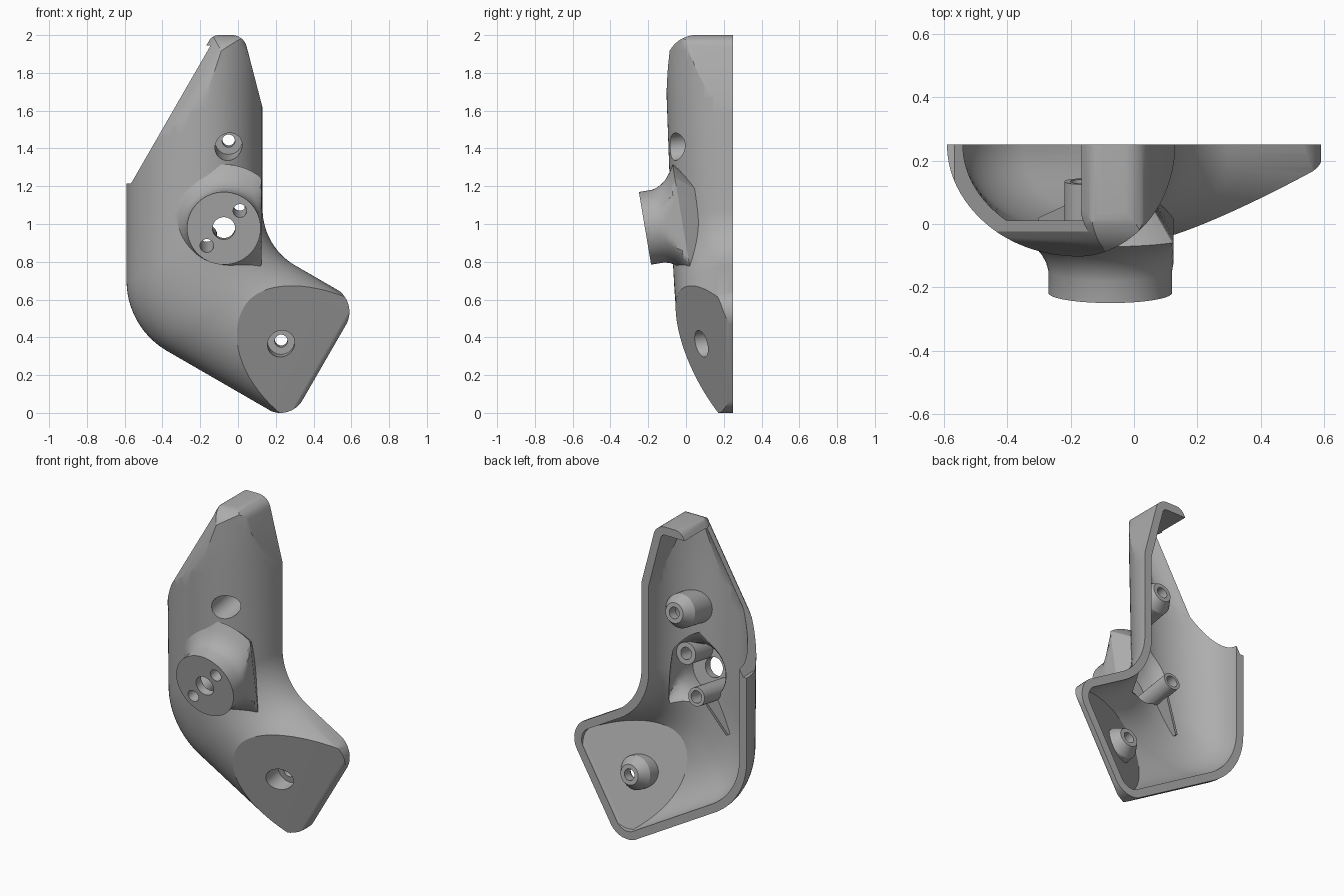
import bpy, bmesh, math
from mathutils import Vector

cube = bpy.data.objects.get("Cube")
if cube:
    bpy.data.objects.remove(cube)

WALL = 0.05
BACK = 0.25
TILT = Vector((0, 0.986, 0.166))      # inward axis of the boss and screw posts
BOSS = Vector((-0.075, -0.217, 0.977))


def leg(s, n):
    """Front-plane point from distances along and across the lower leg."""
    return Vector((0.866 * s + 0.5 * n, -0.5 * s + 0.866 * n))


def loft(name, rings):
    """Closed solid through equal-length rings of points."""
    bm = bmesh.new()
    loops = [[bm.verts.new(p) for p in ring] for ring in rings]
    count = len(loops[0])
    for a, b in zip(loops, loops[1:]):
        for i in range(count):
            j = (i + 1) % count
            bm.faces.new((a[i], a[j], b[j], b[i]))
    bm.faces.new(loops[0][::-1])
    bm.faces.new(loops[-1])
    bmesh.ops.recalc_face_normals(bm, faces=bm.faces)
    mesh = bpy.data.meshes.new(name)
    bm.to_mesh(mesh)
    bm.free()
    obj = bpy.data.objects.new(name, mesh)
    bpy.context.collection.objects.link(obj)
    return obj


def rounded(corners, steps=10):
    """Polygon from (point, radius) corners."""
    out = []
    for i, (p, r) in enumerate(corners):
        p = Vector(p)
        if not r:
            out.append(p)
            continue
        a = (Vector(corners[i - 1][0]) - p).normalized()
        b = (Vector(corners[(i + 1) % len(corners)][0]) - p).normalized()
        half = a.angle(b) / 2
        c = p + (a + b).normalized() * r / math.sin(half)
        v0, v1 = p + a * r / math.tan(half) - c, p + b * r / math.tan(half) - c
        out += [c + v0.lerp(v1, k / steps).normalized() * r for k in range(steps + 1)]
    return out


def prism(name, pts, place, lo, hi):
    return loft(name, [[place(p[0], p[1], w) for p in pts] for w in (lo, hi)])


def facing(origin, q):
    """Frame with u along q in the front plane, v along y, w across."""
    o, q = Vector(origin), Vector(q)
    return lambda u, v, w: (o.x + q.x * u + q.y * w, v, o.y + q.y * u - q.x * w)


def lathe(name, profile, origin, limit=9, sides=48):
    side, up = Vector((1, 0, 0)), Vector((0, -0.166, 0.986))
    rings = []
    for h, r in profile:
        ring = []
        for k in range(sides):
            a = math.tau * k / sides
            p = Vector(origin) + TILT * h + (side * math.cos(a) + up * math.sin(a)) * r
            p.x = min(p.x, limit)
            ring.append(p)
        rings.append(ring)
    return loft(name, rings)


def combine(target, tool, operation):
    mod = target.modifiers.new("combine", 'BOOLEAN')
    mod.object, mod.operation, mod.solver = tool, operation, 'EXACT'
    bpy.context.view_layer.objects.active = target
    bpy.ops.object.modifier_apply(modifier=mod.name)
    bpy.data.objects.remove(tool)


def section(left, right, ridge, extra):
    """Half-oval cross-section between two outline points."""
    mid = left.lerp(right, 0.555)
    ring = []
    for k in range(41):
        a = math.pi * k / 40
        c = math.cos(a)
        p = mid + (left - mid) * c if c > 0 else mid - (right - mid) * c
        ring.append((p.x, BACK - (BACK - ridge) * math.sin(a), p.y))
    if extra:
        ring += [(right.x, BACK + extra, right.y), (left.x, BACK + extra, left.y)]
    return ring


def body(name, t):
    """Bent half-oval body, inset by t, with rounded ends."""
    extra = 0.2 if t else 0
    rings = []
    for k in range(13):
        f = k / 12
        ridge = -0.105 + t + 0.03 * max(0, (f - 0.3) / 0.7)
        rings.append(section(Vector((-0.59 + t, 2.1 - 1.4 * f)),
                             Vector((0.13 - t, 2.1 - 1.02 * f)), ridge, extra))
    for k in range(1, 21):
        a = math.radians(60) * k / 20
        d = Vector((math.cos(a), math.sin(a)))
        rings.append(section(Vector((-0.16, 0.70)) - d * (0.43 - t),
                             Vector((0.476, 1.08)) - d * (0.346 + t),
                             -0.075 + t + 0.02 * k / 20, extra))
    rings.append(section(leg(0.6, 0.096 + t), leg(0.6, 0.827 - t), -0.055 + t, extra))
    obj = loft(name, rings)

    # front outline with rounded corners
    out = 0.012 if t else 0
    top_left = Vector((-0.136 - 0.577 * t - out, 2 - t))
    top_right = Vector((0.03 - 0.77 * t, 2 - t))
    end = 0.262 - t
    outline = rounded([
        (top_left, 0.06 - t), (top_right, 0.08 - t),
        (top_right + Vector((0.26, -1)) * 0.61, 0), ((0.19, 1.1), 0),
        (leg(-0.1, 0.829 - t), 0), (leg(end, 0.829 - t), 0.14 - t),
        (leg(end, 0.094 + t), 0.135 - t), (leg(-0.6, 0.094 + t), 0),
        ((-0.75, 0.45), 0), (top_left - Vector((0.5, 0.866)) * 1.15, 0)])
    combine(obj, prism("outline", outline, lambda u, v, w: (u, w, v), -1, 1), 'INTERSECT')

    # rolled front edges at the top, the slanted side and the right facet
    front = -0.108 + t
    for origin, q, r, lo in ((top_left, (0, -1), 0.165 - t, -1.5),
                             (top_left, (0.866, -0.5), 0.165, -1.5),
                             (top_right, (-0.968, -0.252), 0.165 - t, -0.65)):
        roll = rounded([((-0.5, 0.6), 0), ((-0.001, 0.6), 0), ((-0.001, front), r),
                        ((0.4, front), 0), ((0.4, -0.6), 0), ((-0.5, -0.6), 0)], 14)
        place = facing(origin, q)
        if lo > -1:
            place = lambda u, v, w, f=place: f(u, v, -w)
            # across direction must point up the facet
            if place(0, 0, 1)[2] < place(0, 0, 0)[2]:
                place = facing(origin, q)
        combine(obj, prism("edge_roll", roll, place, lo, 1.5), 'DIFFERENCE')

    # sloping flat on the lower leg
    y = 0.074 + 1.12 * t
    flat = rounded([((-2, y - 1.02), 0), ((end + 0.001, y + 0.51 * (end + 0.001)), 0.05 - 0.5 * t),
                    ((end + 0.001, 0.8), 0), ((-2, 0.8), 0)])
    combine(obj, prism("leg_flat", flat, facing((0, 0), (0.866, -0.5)), -3, 3), 'INTERSECT')
    return obj


# Outer shape with the flared round boss
shell = body("housing_shell", 0)
combine(shell, lathe("boss", [(0, 0.195), (0.07, 0.195), (0.1, 0.203), (0.125, 0.217),
                              (0.15, 0.237), (0.175, 0.268), (0.2, 0.31), (0.45, 0.05)],
                     BOSS, 0.125, 64), 'UNION')

# Hollow, including the recess behind the boss
hollow = body("hollow", WALL)
combine(hollow, lathe("recess", [(0.05, 0.145), (0.13, 0.15), (0.18, 0.168), (0.22, 0.2),
                                 (0.25, 0.25), (0.45, 0.05)], BOSS, 0.075, 64), 'UNION')

# Screw posts, pin posts and a thin rib stay solid inside the hollow
screws = [((-0.05, -0.08, 1.405), 0.27), ((0.228, 0.08, 0.366), 0.15)]
pins = [((0.01, -0.232, 1.07), 0.22, 0.065), ((-0.165, -0.201, 0.885), 0.34, 0.055)]
for at, tip in screws:
    combine(hollow, lathe("screw_post", [(-0.1, 0.105), (tip - 0.06, 0.1), (tip, 0.06)], at),
            'DIFFERENCE')
for at, tip, r in pins:
    combine(hollow, lathe("pin_post", [(0, r), (tip, r)], at), 'DIFFERENCE')
rib = [(0, 0.08), (0.26, 0.02), (0.26, -0.1), (0, -0.15)]
combine(hollow, prism("rib", rib, facing((-0.165, 0.92), (-0.5, -0.866)), -0.008, 0.008),
        'DIFFERENCE')
combine(shell, hollow, 'DIFFERENCE')

# Counterbored screw holes, pin holes and the centre hole
for at, tip in screws:
    combine(shell, lathe("screw_hole", [(-0.2, 0.072), (tip - 0.06, 0.072),
                                        (tip - 0.06, 0.034), (tip + 0.1, 0.034)], at), 'DIFFERENCE')
for at, tip, r in pins:
    combine(shell, lathe("pin_hole", [(-0.1, 0.036), (tip + 0.1, 0.036)], at), 'DIFFERENCE')
combine(shell, lathe("centre_hole", [(-0.1, 0.06), (0.3, 0.06)], BOSS), 'DIFFERENCE')

# Opening along the slanted side
opening = [(-0.145, 1.945), (-0.566, 1.215), (-0.9, 1.215), (-0.9, 1.945)]
combine(shell, prism("side_opening", opening, lambda u, v, w: (u, w, v), -1, 1), 'DIFFERENCE')

# Grey finish
grey = bpy.data.materials.new("plain_grey")
grey.use_nodes = True
colour = (0.42, 0.42, 0.42, 1)
grey.diffuse_color = colour
grey.node_tree.nodes["Principled BSDF"].inputs["Base Color"].default_value = colour
shell.data.materials.clear()
shell.data.materials.append(grey)
for face in shell.data.polygons:
    face.material_index = 0
bpy.ops.object.select_all(action='DESELECT')
shell.select_set(True)
bpy.context.view_layer.objects.active = shell
bpy.ops.object.shade_smooth_by_angle(angle=math.radians(25))
